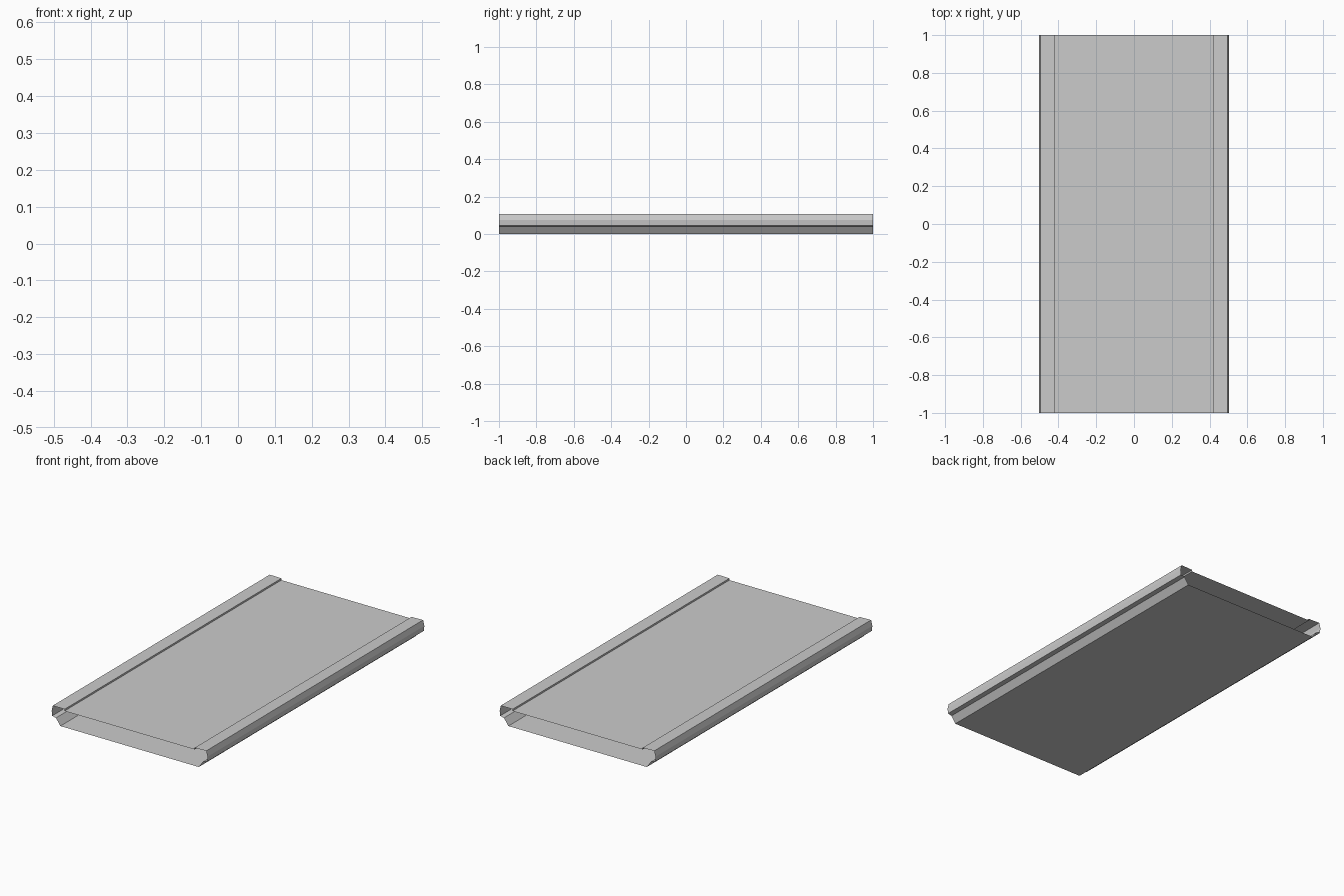
import bpy, bmesh

if "Cube" in bpy.data.objects:
    bpy.data.objects.remove(bpy.data.objects["Cube"])

# Right half of the cross-section (x, z), from deck edge round to the base
half = [(0.42, 0.095), (0.42, 0.105), (0.495, 0.107), (0.503, 0.075),
        (0.50, 0.045), (0.475, 0.04), (0.447, 0.0)]
section = half + [(-x, z) for x, z in reversed(half)]

# Hollow slab: section swept along y, both ends open
bm = bmesh.new()
front = [bm.verts.new((x, -1, z)) for x, z in section]
back = [bm.verts.new((x, 1, z)) for x, z in section]
n = len(section)
for i in range(n):
    j = (i + 1) % n
    bm.faces.new((front[i], front[j], back[j], back[i]))
bmesh.ops.recalc_face_normals(bm, faces=bm.faces)

# Make sure the shell faces outward
for f in bm.faces:
    c = f.calc_center_median()
    if abs(c.x) < 1e-4 and c.z < 0.01:
        if f.normal.z > 0:
            bmesh.ops.reverse_faces(bm, faces=bm.faces[:])
        break

mesh = bpy.data.meshes.new("hollow_deck_section")
bm.to_mesh(mesh)
bm.free()
bpy.context.collection.objects.link(bpy.data.objects.new("hollow_deck_section", mesh))
